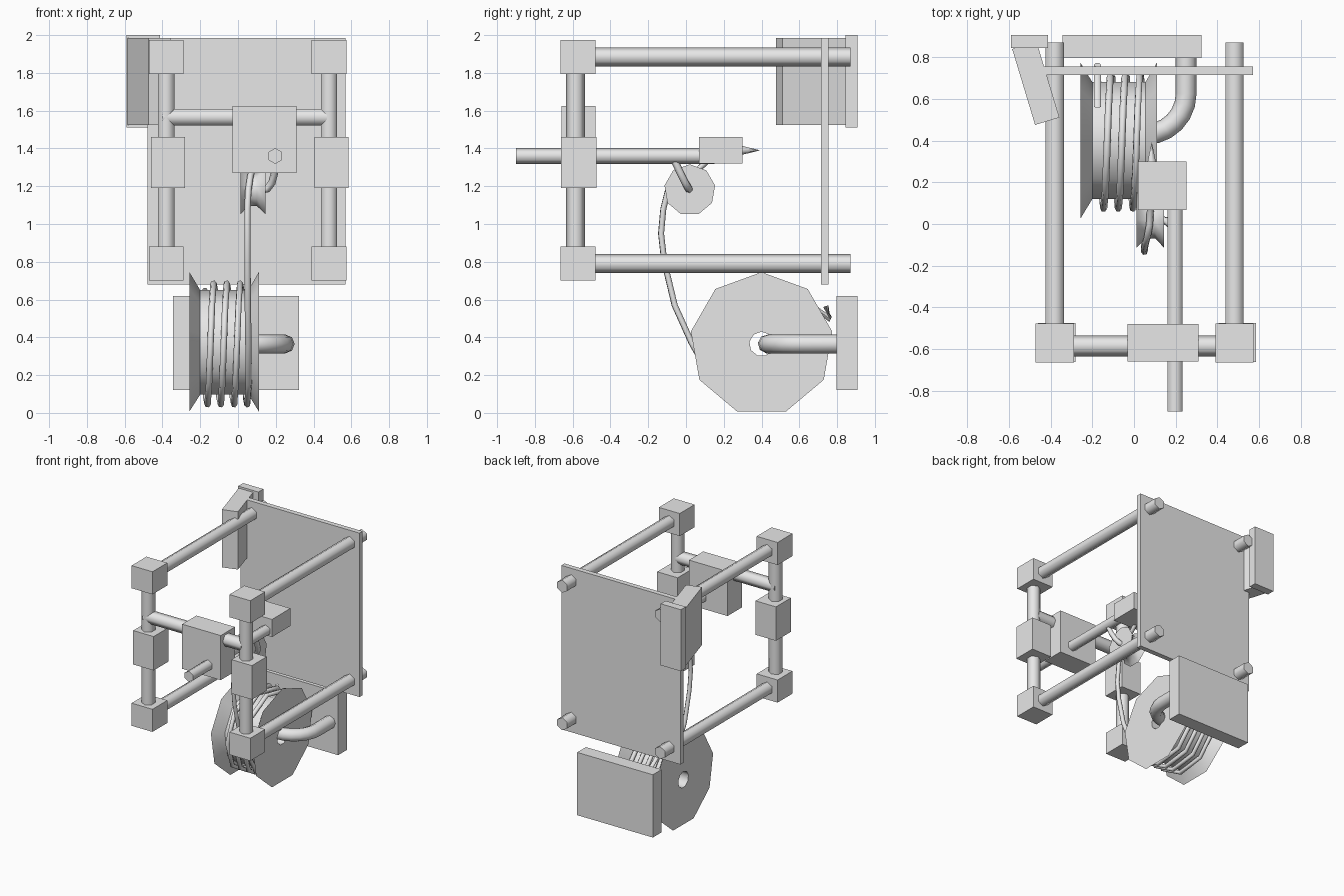
import bpy, bmesh, math
from mathutils import Vector

old = bpy.data.objects.get("Cube")
if old:
    bpy.data.objects.remove(old, do_unlink=True)

grey = bpy.data.materials.new("light_grey")
grey.use_nodes = True
grey.diffuse_color = (0.8, 0.8, 0.8, 1)
grey.node_tree.nodes["Principled BSDF"].inputs["Base Color"].default_value = (0.8, 0.8, 0.8, 1)


def finish(name, bm, smooth=None):
    bmesh.ops.recalc_face_normals(bm, faces=bm.faces)
    mesh = bpy.data.meshes.new(name)
    bm.to_mesh(mesh)
    bm.free()
    mesh.materials.append(grey)
    obj = bpy.data.objects.new(name, mesh)
    bpy.context.collection.objects.link(obj)
    if smooth:
        bpy.ops.object.select_all(action='DESELECT')
        obj.select_set(True)
        bpy.context.view_layer.objects.active = obj
        bpy.ops.object.shade_smooth_by_angle(angle=math.radians(smooth))
    return obj


def box(name, x, y, z, turn=0):
    """Box from the low and high limit on each axis, turned about its own z."""
    bm = bmesh.new()
    bmesh.ops.create_cube(bm, size=1)
    for v in bm.verts:
        v.co = Vector(c * (r[1] - r[0]) for c, r in zip(v.co, (x, y, z)))
    obj = finish(name, bm)
    obj.location = [sum(r) / 2 for r in (x, y, z)]
    obj.rotation_euler.z = turn
    return obj


def skin(name, rings, smooth, loop=False):
    """Join rings of points with quads, capping the ends unless they form a loop."""
    bm = bmesh.new()
    rows = [[bm.verts.new(p) for p in ring] for ring in rings]
    n = len(rows[0])
    pairs = list(zip(rows, rows[1:])) + ([(rows[-1], rows[0])] if loop else [])
    for a, b in pairs:
        for i in range(n):
            j = (i + 1) % n
            bm.faces.new((a[i], a[j], b[j], b[i]))
    if not loop:
        bm.faces.new(rows[0])
        bm.faces.new(rows[-1])
    return finish(name, bm, smooth)


def ring(center, axis, up, radius, sides):
    side = axis.cross(up)
    turn = [2 * math.pi * i / sides for i in range(sides)]
    return [center + radius * (math.cos(a) * up + math.sin(a) * side) for a in turn]


X, Y, Z = Vector((1, 0, 0)), Vector((0, 1, 0)), Vector((0, 0, 1))


def rod(name, start, axis, length, up, r0=0.05, r1=None, sides=6):
    start = Vector(start)
    return skin(name, [ring(start, axis, up, r0, sides),
                       ring(start + axis * length, axis, up, r0 if r1 is None else r1, sides)], 65)


def wheel(name, y, z, profile, loop):
    """Nine-sided turned part about an x axis; profile holds (x, radius)."""
    return skin(name, [ring(Vector((x, y, z)), X, Z, r, 9) for x, r in profile], 50, loop)


def tube(name, points, radius, sides=6):
    pts = [Vector(p) for p in points]
    rings, up = [], None
    for i, p in enumerate(pts):
        d = (pts[min(i + 1, len(pts) - 1)] - pts[max(i - 1, 0)]).normalized()
        up = d.orthogonal() if up is None else up - d * up.dot(d)
        up.normalize()
        rings.append(ring(p, d, up, radius, sides))
    return skin(name, rings, 65)


# Frame: long rods, uprights, corner blocks and sliding blocks
FRONT = (-0.665, -0.478)
for side, x in (("right", -0.38), ("left", 0.482)):
    for level, z in (("upper", 1.885), ("lower", 0.79)):
        rod(f"{side}_{level}_rod", (x, -0.55, z), Y, 1.42, Z)
        box(f"{side}_{level}_corner", (x - 0.092, x + 0.092), FRONT, (z - 0.09, z + 0.09))
    rod(f"{side}_upright", (x, -0.585, 0.8), Z, 1.07, Y)
    shift = 0.01 if x < 0 else 0.014
    box(f"{side}_slider", (x + shift - 0.09, x + shift + 0.09), (-0.662, -0.475), (1.19, 1.46))
rod("cross_bar", (-0.4, -0.585, 1.565), X, 0.87, Y)
box("carriage", (-0.03, 0.31), (-0.66, -0.48), (1.27, 1.625))

# Feed arm with its head and nozzle
rod("feed_arm", (0.197, -0.9, 1.36), Y, 1.05, Z, 0.042)
box("print_head", (0.018, 0.252), (0.068, 0.3), (1.32, 1.46))
rod("nozzle", (0.085, 0.29, 1.39), Y, 0.1, Z, 0.025, 0.001)

# Back plate, angled bracket and backing blocks
box("back_plate", (-0.48, 0.57), (0.715, 0.755), (0.68, 1.985))
box("angled_bracket", (-0.532, -0.41), (0.485, 0.865), (1.525, 1.985), math.radians(16.8))
box("bracket_block", (-0.59, -0.412), (0.845, 0.907), (1.51, 2.0))
box("spool_mount", (-0.343, 0.324), (0.797, 0.907), (0.12, 0.62))

# Spool with a hole through it, and the bent arm that carries it
SY, SZ = 0.4, 0.365
wheel("spool", SY, SZ, [(-0.257, 0.065), (-0.257, 0.38), (-0.2, 0.285),
                        (0.055, 0.285), (0.11, 0.38), (0.11, 0.065)], True)
bend = [(0.055 + 0.195 * math.cos(a), 0.625 - 0.195 * math.sin(a), SZ)
        for a in (math.radians(15 * i) for i in range(7))]
tube("spool_arm", [(0.25, 0.82, SZ)] + bend + [(0.0, 0.43, SZ)], 0.05, 8)

# Guide pulley and its bent hanger
PY, PZ = 0.02, 1.18
wheel("pulley", PY, PZ, [(0.013, 0.136), (0.055, 0.09), (0.1, 0.09), (0.145, 0.136)], False)
tube("pulley_hanger", [(0.12, PY, PZ), (0.155, 0.015, 1.185), (0.18, -0.005, 1.22),
                       (0.193, -0.03, 1.27), (0.197, -0.06, 1.335)], 0.02)

# Filament: from the head over the pulley, down, and round the spool to a loose end
wire = [(0.08, 0.12, 1.34), (0.078, 0.06, 1.285), (0.075, 0.0, 1.285), (0.065, -0.06, 1.25),
        (0.055, -0.095, 1.18), (0.05, -0.12, 1.08), (0.05, -0.132, 0.95),
        (0.05, -0.115, 0.8), (0.052, -0.06, 0.57), (0.055, 0.03, 0.37)]
steps = 33
for i in range(1, steps + 1):
    a = math.pi + i * math.radians(40)
    x = 0.065 - 0.0078 * i
    wire.append((max(x, -0.175), SY + 0.325 * math.cos(a), SZ + 0.325 * math.sin(a)))
wire.append((-0.175, SY + 0.365, SZ + 0.13))
wire.append((-0.175, SY + 0.34, SZ + 0.2))
tube("filament", wire, 0.017)
